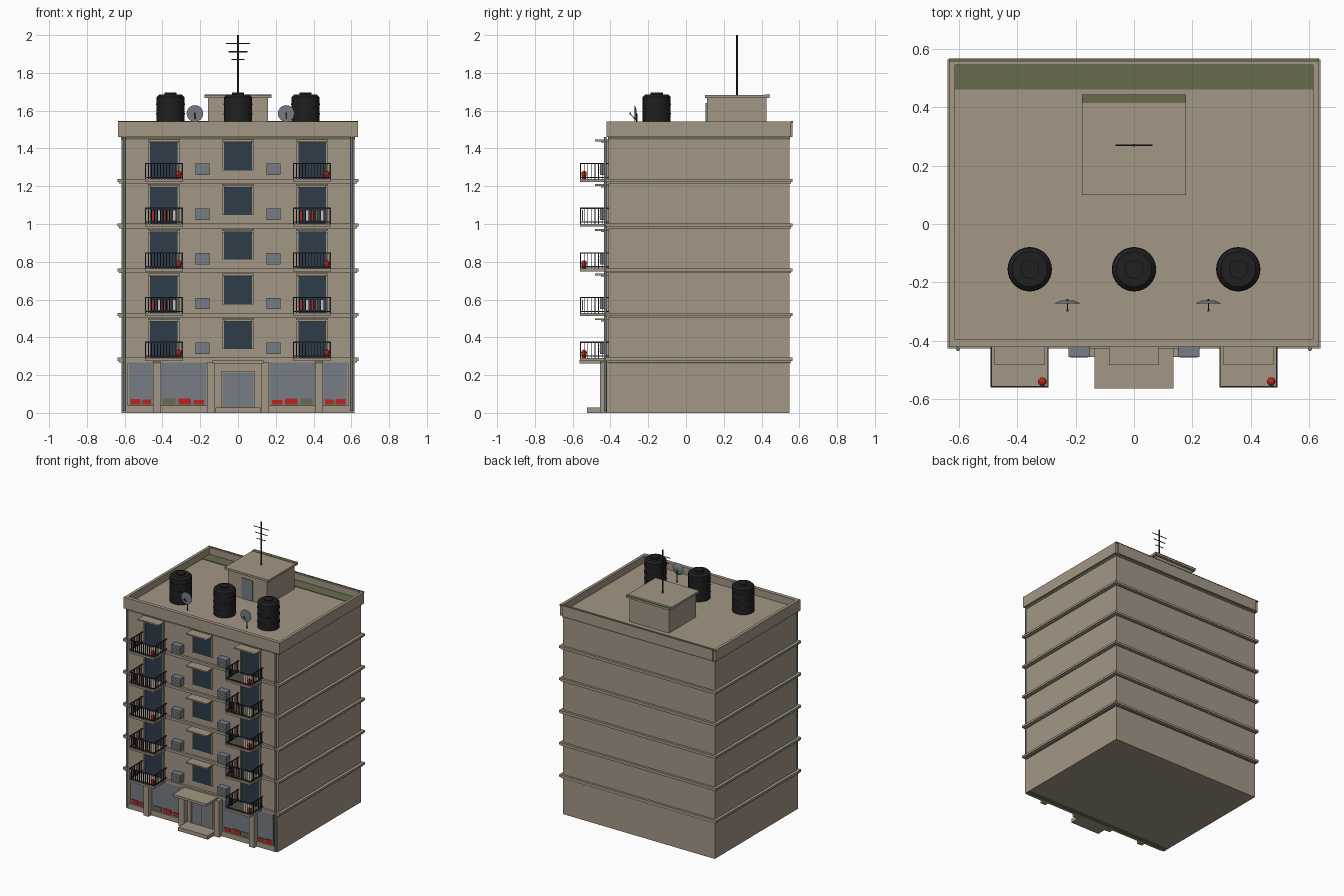
import bpy, bmesh, math
from mathutils import Matrix, Vector

cube = bpy.data.objects.get("Cube")
if cube:
    bpy.data.objects.remove(cube, do_unlink=True)


def material(name, rgb):
    m = bpy.data.materials.new(name)
    m.use_nodes = True
    m.diffuse_color = (*rgb, 1)
    bsdf = m.node_tree.nodes["Principled BSDF"]
    bsdf.inputs["Base Color"].default_value = (*rgb, 1)
    bsdf.inputs["Roughness"].default_value = 0.8
    return m


WALL = material("tan plaster", (.37, .31, .235))
MOSS = material("moss green", (.14, .15, .075))
GLASS = material("dark window glass", (.026, .045, .065))
GREY = material("blue grey", (.18, .205, .23))
BLACK = material("black plastic", (.014, .014, .014))
IRON = material("dark iron", (.03, .03, .035))
RED = material("red", (.5, .018, .012))
WHITE = material("white cloth", (.55, .55, .53))


def add_box(bm, x0, x1, y0, y1, z0, z1):
    size = Vector((x1 - x0, y1 - y0, z1 - z0))
    mid = Vector((x0 + x1, y0 + y1, z0 + z1)) / 2
    bmesh.ops.create_cube(bm, size=1, matrix=Matrix.Translation(mid) @ Matrix.Diagonal((*size, 1)))


def add_rod(bm, a, b, r, sides=8, r2=None):
    a, b = Vector(a), Vector(b)
    turn = (b - a).to_track_quat('Z', 'Y').to_matrix().to_4x4()
    bmesh.ops.create_cone(bm, cap_ends=True, segments=sides, radius1=r, radius2=r if r2 is None else r2,
                          depth=(b - a).length, matrix=Matrix.Translation((a + b) / 2) @ turn)


def finish(name, bm, *mats, smooth=False):
    mesh = bpy.data.meshes.new(name)
    bm.to_mesh(mesh)
    bm.free()
    for m in mats:
        mesh.materials.append(m)
    ob = bpy.data.objects.new(name, mesh)
    bpy.context.collection.objects.link(ob)
    if smooth:
        bpy.ops.object.select_all(action='DESELECT')
        ob.select_set(True)
        bpy.context.view_layer.objects.active = ob
        bpy.ops.object.shade_smooth_by_angle(angle=math.radians(40))
    return ob


def boxes(name, mat, *items):
    bm = bmesh.new()
    for b in items:
        add_box(bm, *b)
    return finish(name, bm, mat)


def mirrored(*items):
    return [b for x0, x1, *r in items for b in ((x0, x1, *r), (-x1, -x0, *r))]


FRONT, BACK, SIDE = -.41, .547, .617
PITCH = .2365
FLOORS = [.288 + PITCH * i for i in range(5)]   # height of each storey's band

# Main block, with a mossy strip along the front of its underside
bm = bmesh.new()
add_box(bm, -SIDE, SIDE, FRONT, BACK, 0, 1.49)
bmesh.ops.bisect_plane(bm, geom=bm.verts[:] + bm.edges[:] + bm.faces[:],
                       plane_co=(0, -.37, 0), plane_no=(0, 1, 0))
for f in bm.faces:
    if f.normal.z < -.9 and f.calc_center_median().y < -.37:
        f.material_index = 1
finish("building_block", bm, WALL, MOSS)

# Storey bands and parapet
boxes("storey_bands", WALL, *[(-.638, .638, -.427, .563, z - .012, z + .004) for z in FLOORS],
      *[(-.63, .63, -.42, .557, z - .02, z - .012) for z in FLOORS])
boxes("parapet", WALL, *mirrored((.613, .634, -.422, .557, 1.46, 1.542)),
      (-.613, .613, -.422, -.395, 1.46, 1.542), (-.613, .613, .545, .565, 1.46, 1.542))
boxes("parapet_moss", MOSS, (-.634, .634, .555, .566, 1.538, 1.544))
boxes("wall_moss", MOSS, (-.62, .62, FRONT - .004, BACK + .003, 1.447, 1.46),
      (-.62, .62, FRONT - .003, BACK + .003, .262, .268))
boxes("roof_floor_moss", MOSS, (-.613, .613, .46, .545, 1.488, 1.494))

# Roof access hut
boxes("roof_hut", WALL, (-.16, .16, .11, .425, 1.485, 1.67))
boxes("roof_hut_slab", WALL, (-.178, .178, .1, .443, 1.668, 1.684))
boxes("roof_hut_moss", MOSS, (-.178, .178, .415, .444, 1.68, 1.686))
boxes("roof_hut_door", GREY, (-.045, .045, .104, .112, 1.49, 1.64))

# Aerial on the hut
bm = bmesh.new()
add_rod(bm, (0, .27, 1.68), (0, .27, 2), .005)
for z, w in ((1.955, .063), (1.912, .05), (1.87, .035)):
    add_rod(bm, (-w, .27, z), (w, .27, z), .003, 6)
finish("aerial", bm, IRON)

# Water tanks
bm = bmesh.new()
for x in (-.357, 0, .357):
    add_rod(bm, (x, -.155, 1.485), (x, -.155, 1.672), .074, 32)
    for z in (1.53, 1.58, 1.63):
        add_rod(bm, (x, -.155, z), (x, -.155, z + .008), .076, 32)
    add_rod(bm, (x, -.155, 1.672), (x, -.155, 1.686), .074, 32, .06)
    add_rod(bm, (x, -.155, 1.685), (x, -.155, 1.696), .032, 24)
finish("water_tanks", bm, BLACK, smooth=True)

# Satellite dishes on short masts
dish, mast = bmesh.new(), bmesh.new()
for x in (-.228, .255):
    add_rod(dish, (x, -.262, 1.585), (x, -.272, 1.585), .022, 24, .044)
    add_rod(mast, (x, -.26, 1.485), (x, -.26, 1.585), .004)
    add_rod(mast, (x, -.265, 1.55), (x, -.297, 1.585), .002, 6)
    add_box(mast, x - .004, x + .004, -.3, -.292, 1.581, 1.589)
finish("satellite_dishes", dish, GREY, smooth=True)
finish("dish_masts", mast, IRON)

# Drainpipes
bm = bmesh.new()
for s in (-1, 1):
    add_rod(bm, (s * .603, -.428, .01), (s * .603, -.428, 1.46), .007, 10)
finish("drainpipes", bm, GREY, smooth=True)

# Windows, hoods and air conditioners on each storey
panes, frames, hoods, units, grilles = [], [], [], [], []
for z in FLOORS:
    top = z + .197
    for x in (-.392, 0, .392):
        low = z + .05 if x == 0 else z + .004
        panes.append((x - .073, x + .073, FRONT - .006, FRONT, low, top))
        frames += [(x + s * .077 - .004, x + s * .077 + .004, FRONT - .01, FRONT, low, top) for s in (-1, 1)]
        hoods += [(x - .085, x + .085, -.483, FRONT, top + .006, top + .016),
                  (x - .075, x + .075, -.45, FRONT, top, top + .006)]
    for s in (-1, 1):
        x = s * .187
        units.append((x - .037, x + .037, -.456, FRONT, z + .025, z + .085))
        grilles += [(x - .03, x + .03, -.458, -.455, z + h, z + h + .003) for h in (.038, .052, .066)]
boxes("window_panes", GLASS, *panes)
boxes("window_frames", WALL, *frames)
boxes("window_hoods", WALL, *hoods)
boxes("air_conditioners", GREY, *units)
boxes("air_conditioner_grilles", GREY, *grilles)

# Balconies: slab, railing, and a potted flower or laundry on alternate storeys
slabs, rails, reds, whites, greens = [], [], [], [], []
pots = bmesh.new()
Y = -.56
for i, z in enumerate(FLOORS):
    for x in (-.392, .392):
        l, r = x - .1, x + .1
        slabs.append((l, r, Y, FRONT, z - .012, z + .003))
        for h in (z + .01, z + .083):
            rails += [(l, r, Y, Y + .005, h, h + .006), (l, l + .005, Y, FRONT, h, h + .006),
                      (r - .005, r, Y, FRONT, h, h + .006)]
        for k in range(13):
            bx = l + .002 + k * .016
            rails.append((bx - .002, bx + .002, Y, Y + .004, z, z + .085))
        for k in range(1, 8):
            by = Y + k * .019
            rails += [(e - .002, e + .002, by, by + .004, z, z + .085) for e in (l + .002, r - .002)]
        if i % 2 == 0:
            add_rod(pots, (x + .078, -.54, z + .003), (x + .078, -.54, z + .024), .01, 12, .013)
            bmesh.ops.create_uvsphere(pots, u_segments=12, v_segments=8, radius=.015,
                                      matrix=Matrix.Translation((x + .078, -.54, z + .032)))
        else:
            for k, group in enumerate((reds, whites, reds, greens, whites)):
                cx = l + .035 + k * .028
                group.append((cx, cx + .018, -.55, -.546, z + .018, z + .077))
boxes("balcony_slabs", WALL, *slabs)
boxes("balcony_railings", IRON, *rails)
finish("flower_pots", pots, RED, smooth=True)
boxes("red_laundry", RED, *reds)
boxes("white_laundry", WHITE, *whites)
boxes("green_laundry", MOSS, *greens)

# Ground floor shopfronts with goods on show
boxes("shop_windows", GREY, *mirrored((.45, .578, -.417, FRONT, .04, .268), (.167, .408, -.417, FRONT, .04, .268)))
boxes("shop_sills", WALL, *mirrored((.165, .6, -.425, FRONT, 0, .038)))
boxes("red_goods", RED, *mirrored((.46, .505, -.422, -.416, .045, .07), (.52, .57, -.422, -.416, .045, .074),
                                  (.18, .235, -.422, -.416, .045, .068), (.25, .315, -.422, -.416, .045, .075)))
boxes("green_goods", MOSS, *mirrored((.33, .395, -.422, -.416, .045, .075), (.506, .519, -.422, -.416, .045, .066)))

# Pillars, entrance canopy, door and step
boxes("pillars", WALL, *mirrored((.409, .45, -.455, FRONT, 0, .262), (.122, .165, -.455, FRONT, 0, .268),
                                 (.585, .617, -.42, FRONT, 0, .27)))
boxes("pillar_moss", MOSS, *mirrored((.409, .45, -.455, FRONT, .262, .285)))
boxes("entrance_canopy", WALL, (-.136, .136, -.563, FRONT, .262, .28))
boxes("entrance_door", GREY, (-.082, .082, -.418, FRONT, .028, .215))
boxes("door_surround", WALL, (-.09, .09, -.422, FRONT, .215, .223),
      *mirrored((.082, .09, -.422, FRONT, .028, .215)))
boxes("door_split", IRON, (-.001, .001, -.42, -.416, .03, .213))
boxes("entrance_step", WALL, (-.12, .12, -.523, FRONT, 0, .028))
